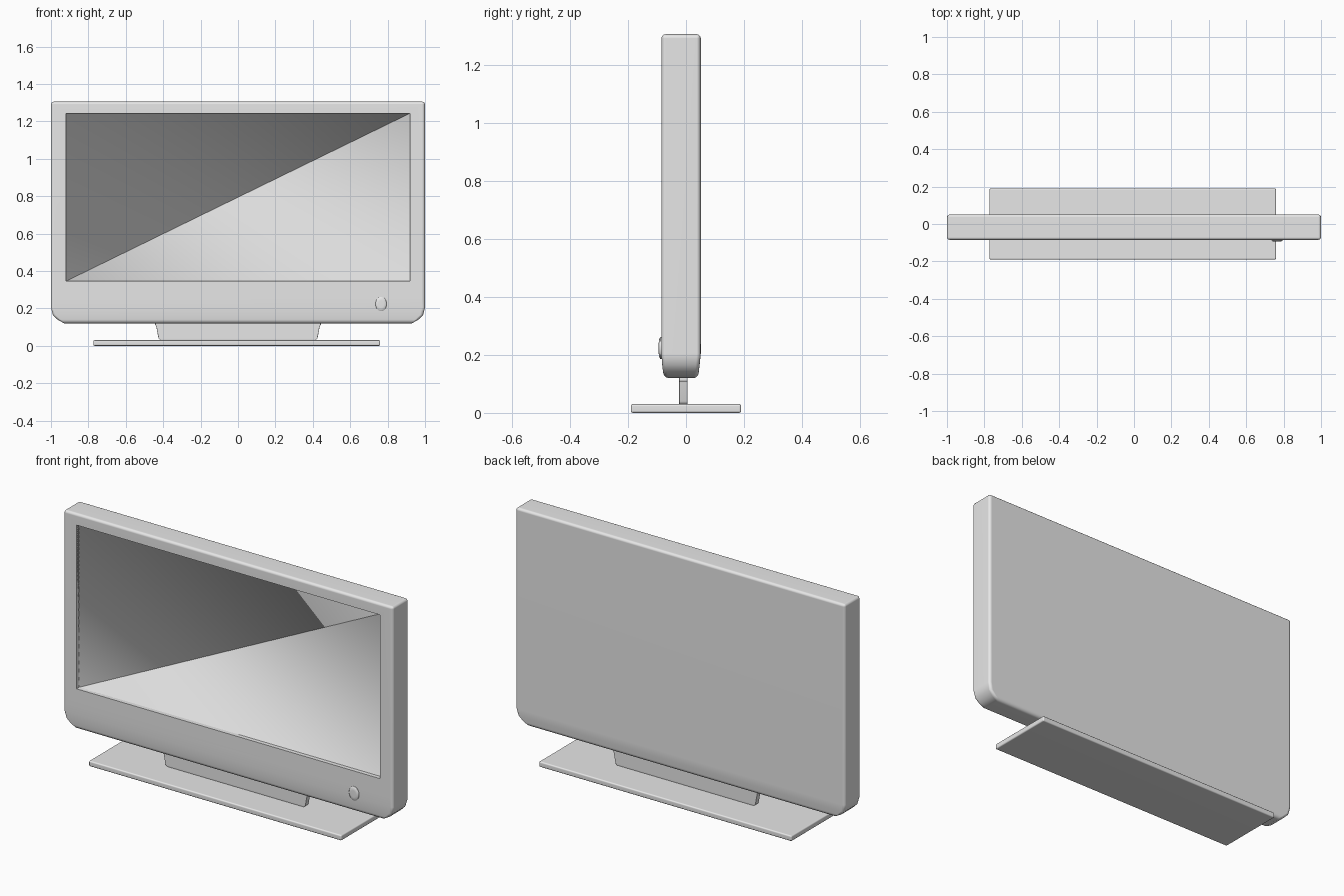
import bpy, bmesh, math

cube = bpy.data.objects.get("Cube")
if cube:
    bpy.data.objects.remove(cube, do_unlink=True)

grey = bpy.data.materials.new("plain grey")
grey.use_nodes = True
COLOUR = (0.8, 0.8, 0.8, 1)
grey.diffuse_color = COLOUR
grey.node_tree.nodes["Principled BSDF"].inputs["Base Color"].default_value = COLOUR


def add_object(name, bm):
    bmesh.ops.recalc_face_normals(bm, faces=bm.faces)
    mesh = bpy.data.meshes.new(name)
    bm.to_mesh(mesh)
    bm.free()
    obj = bpy.data.objects.new(name, mesh)
    bpy.context.collection.objects.link(obj)
    mesh.materials.append(grey)
    return obj


def activate(obj):
    bpy.ops.object.select_all(action='DESELECT')
    obj.select_set(True)
    bpy.context.view_layer.objects.active = obj


def bevel(obj, width, segments=3):
    activate(obj)
    mod = obj.modifiers.new("bevel", 'BEVEL')
    mod.width, mod.segments = width, segments
    mod.limit_method, mod.angle_limit = 'ANGLE', math.radians(35)
    bpy.ops.object.modifier_apply(modifier=mod.name)


def cut(obj, cutter):
    activate(obj)
    mod = obj.modifiers.new("cut", 'BOOLEAN')
    mod.operation, mod.solver, mod.object = 'DIFFERENCE', 'EXACT', cutter
    bpy.ops.object.modifier_apply(modifier=mod.name)
    bpy.data.objects.remove(cutter, do_unlink=True)


def smooth(obj, angle=35):
    activate(obj)
    bpy.ops.object.shade_smooth_by_angle(angle=math.radians(angle))
    mod = obj.modifiers.new("weighted", 'WEIGHTED_NORMAL')
    mod.keep_sharp = True


def skin_rings(rings):
    """Join matching closed rings of points and cap both ends."""
    bm = bmesh.new()
    loops = [[bm.verts.new(p) for p in ring] for ring in rings]
    for a, b in zip(loops, loops[1:]):
        for i in range(len(a)):
            j = (i + 1) % len(a)
            bm.faces.new((a[i], a[j], b[j], b[i]))
    bm.faces.new(loops[0])
    bm.faces.new(loops[-1])
    return bm


def box(name, x0, x1, y0, y1, z0, z1):
    return add_object(name, skin_rings(
        [[(x0, y0, z), (x1, y0, z), (x1, y1, z), (x0, y1, z)] for z in (z0, z1)]))


# Housing: rows of half width, front, back and height
rows = [(0.93, -0.074, 0.040, 0.12), (0.965, -0.079, 0.044, 0.14),
        (0.99, -0.082, 0.047, 0.165), (1.0, -0.085, 0.051, 0.205),
        (1.0, -0.085, 0.051, 1.305)]
housing = add_object("housing", skin_rings(
    [[(-w, f, z), (w, f, z), (w, b, z), (-w, b, z)] for w, f, b, z in rows]))
bevel(housing, 0.014)

# Screen recess
SX, SZ0, SZ1, FLOOR = 0.92, 0.345, 1.243, -0.062
cut(housing, box("recess_cutter", -SX, SX, -0.2, FLOOR + 0.004, SZ0, SZ1))

# Sloping sill that ends in a long groove above the lower panel
sill = [(0.92, -0.0855, 0.34), (0.975, -0.070, 0.28), (0.985, -0.070, 0.278),
        (0.985, -0.070, 0.255), (0.985, -0.12, 0.255), (0.92, -0.12, 0.34)]
cut(housing, add_object("sill_cutter", skin_rings(
    [[(s * w, y, z) for w, y, z in sill] for s in (-1, 1)])))
smooth(housing)

# Strip lying in the groove
strip = box("groove_strip", -0.982, 0.982, -0.079, -0.06, 0.258, 0.275)
bevel(strip, 0.004, 2)
smooth(strip)

# Screen: two halves split on the diagonal, each blending into its side walls
bm = bmesh.new()
for corner in (-1, 1):
    top = SZ1 if corner < 0 else SZ0
    tri = [(-SX, SZ0), (corner * SX, top), (SX, SZ1)]
    floor = [bm.verts.new((x, FLOOR, z)) for x, z in tri]
    rim = [bm.verts.new((x, -0.084, z)) for x, z in tri]
    bm.faces.new(floor)
    for i in (0, 1):
        bm.faces.new((floor[i], floor[i + 1], rim[i + 1], rim[i]))
screen = add_object("screen", bm)
for face in screen.data.polygons:
    face.use_smooth = True
# Turn each half to face the viewer
bm = bmesh.new()
bm.from_mesh(screen.data)
centre_z = (SZ0 + SZ1) / 2
for f in bm.faces:
    c = f.calc_center_median()
    flat = abs(f.normal.y) > 0.9
    inward = -f.normal.y if flat else -(f.normal.x * c.x + f.normal.z * (c.z - centre_z))
    if inward < 0:
        f.normal_flip()
bm.to_mesh(screen.data)
bm.free()

# Power button
bm = bmesh.new()
rings = []
for y, k in ((-0.07, 1), (-0.088, 1), (-0.092, 0.85), (-0.094, 0.5)):
    rings.append([(0.765 + 0.03 * k * math.cos(t * math.tau / 24), y,
                   0.223 + 0.038 * k * math.sin(t * math.tau / 24)) for t in range(24)])
bm.free()
smooth(add_object("power_button", skin_rings(rings)), 50)

# Stand neck: thin plate with flared top lip and rounded lower corners
neck_rows = [(0.415, 0.03), (0.425, 0.04), (0.438, 0.108), (0.443, 0.11), (0.443, 0.125)]
neck = add_object("stand_neck", skin_rings(
    [[(-w, -0.024, z), (w, -0.024, z), (w, 0.006, z), (-w, 0.006, z)] for w, z in neck_rows]))
bevel(neck, 0.003, 2)
smooth(neck)

# Stand foot
foot = box("stand_foot", -0.773, 0.76, -0.19, 0.19, 0.0, 0.03)
bevel(foot, 0.007)
smooth(foot)
